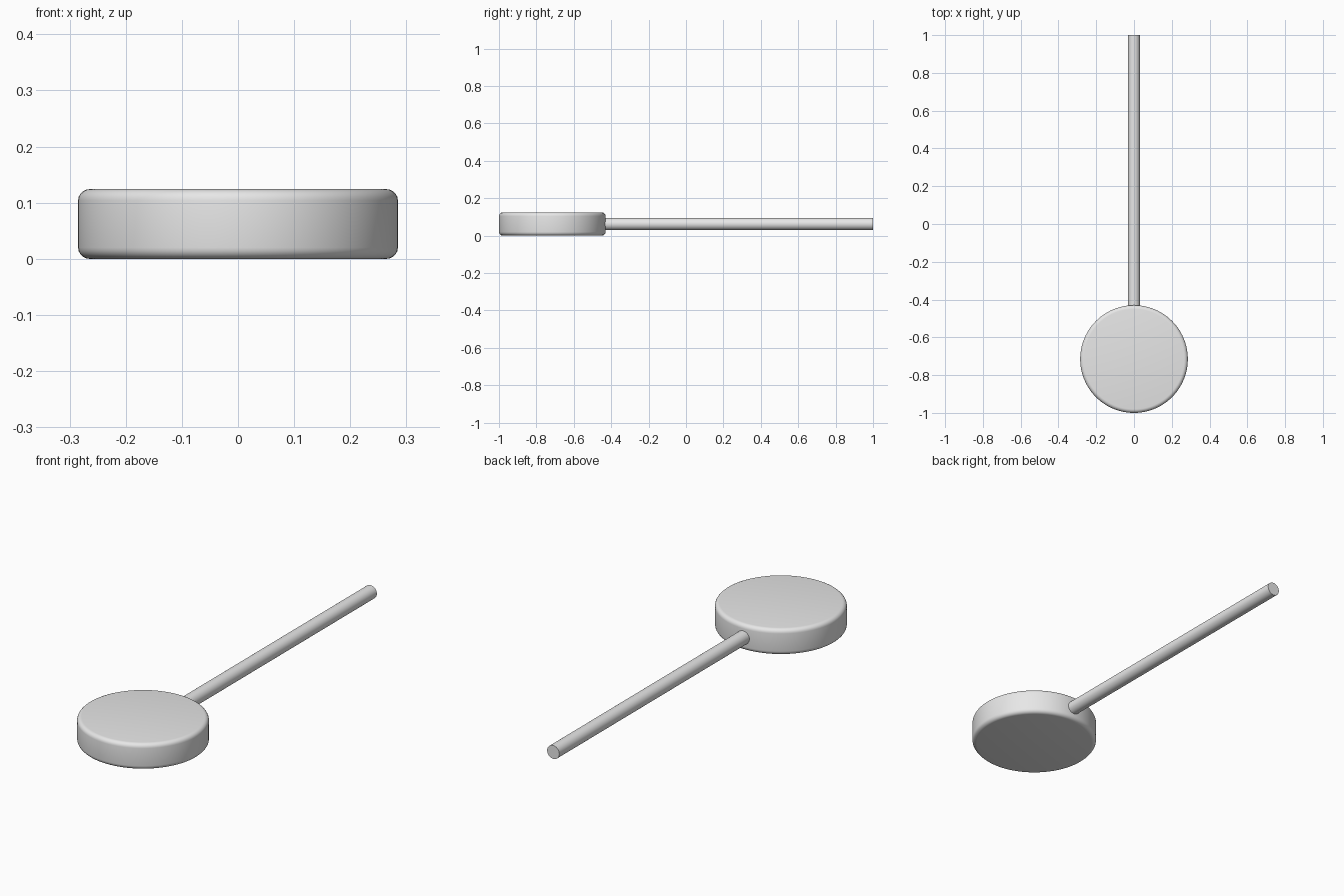
import bpy
import math

if "Cube" in bpy.data.objects:
    bpy.data.objects.remove(bpy.data.objects["Cube"], do_unlink=True)

HEAD_R, HEAD_H = 0.285, 0.124
ROD_R = 0.032
HEAD_Y = HEAD_R - 1.0

grey = bpy.data.materials.new("plain_grey")
grey.use_nodes = True
grey.diffuse_color = (0.8, 0.8, 0.8, 1)
grey.node_tree.nodes["Principled BSDF"].inputs["Base Color"].default_value = (0.8, 0.8, 0.8, 1)


def cylinder(name, radius, depth, location, sides, rotation=(0, 0, 0), bevel=0):
    bpy.ops.mesh.primitive_cylinder_add(vertices=sides, radius=radius, depth=depth,
                                        location=location, rotation=rotation)
    obj = bpy.context.object
    obj.name = name
    obj.data.materials.append(grey)
    if bevel:
        mod = obj.modifiers.new("rounded_rim", 'BEVEL')
        mod.width = bevel
        mod.segments = 5
        mod.limit_method = 'ANGLE'
        mod.angle_limit = math.radians(40)
        bpy.ops.object.modifier_apply(modifier=mod.name)
    bpy.ops.object.shade_smooth_by_angle(angle=math.radians(35))
    return obj


# Round flat head with softened rims
cylinder("round_head", HEAD_R, HEAD_H, (0, HEAD_Y, HEAD_H / 2), 96, bevel=0.02)

# Straight rod running from inside the head to the back
rod_start = HEAD_Y + HEAD_R * 0.8
cylinder("rod", ROD_R, 1.0 - rod_start, (0, (1.0 + rod_start) / 2, HEAD_H / 2), 48,
         rotation=(math.pi / 2, 0, 0))
